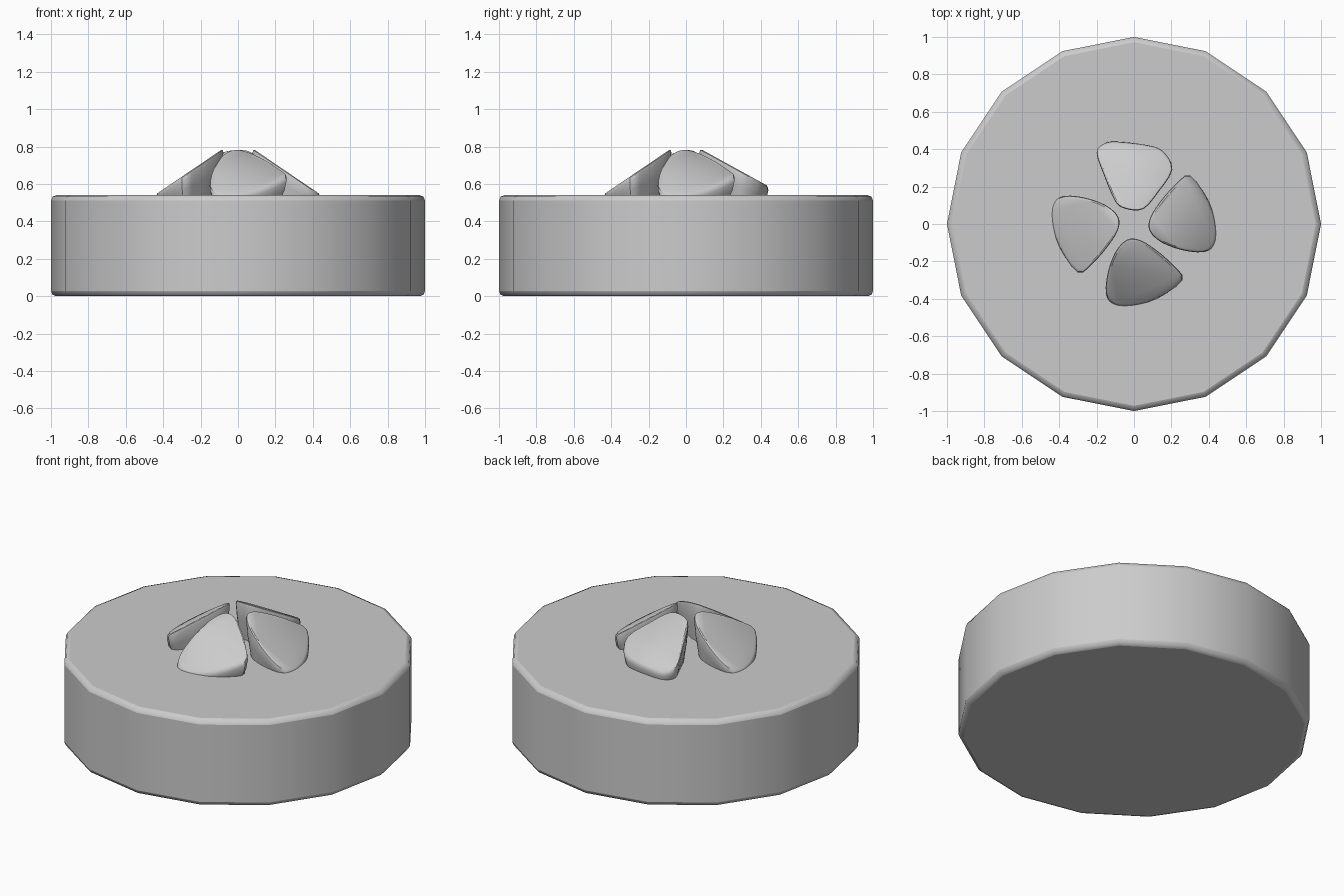
import bpy, bmesh, math
from mathutils import Vector

cube = bpy.data.objects.get("Cube")
if cube:
    bpy.data.objects.remove(cube)

GREY = (0.6, 0.6, 0.6, 1)
stone = bpy.data.materials.new("stone grey")
stone.diffuse_color = GREY
stone.use_nodes = True
stone.node_tree.nodes["Principled BSDF"].inputs["Base Color"].default_value = GREY


def finish(obj, angle):
    obj.data.materials.append(stone)
    bpy.ops.object.select_all(action="DESELECT")
    obj.select_set(True)
    bpy.context.view_layer.objects.active = obj
    bpy.ops.object.shade_smooth_by_angle(angle=math.radians(angle))


# Round base with softened rims
HEIGHT = 0.54
bpy.ops.mesh.primitive_cylinder_add(vertices=16, radius=1, depth=HEIGHT,
                                    location=(0, 0, HEIGHT / 2),
                                    rotation=(0, 0, 0))
base = bpy.context.object
base.name = "round_base"
bevel = base.modifiers.new("soft rims", "BEVEL")
bevel.width = 0.028
bevel.segments = 2
bevel.limit_method = "ANGLE"
bevel.angle_limit = math.radians(40)
finish(base, 50)


def smooth_loop(points, steps=3):
    """Closed rounded outline through the given points."""
    loop, n = [], len(points)
    for i in range(n):
        a, b, c, d = (Vector(points[(i + k) % n]) for k in (-1, 0, 1, 2))
        for s in range(steps):
            t = s / steps
            loop.append(0.5 * (2 * b + (c - a) * t + (2 * a - 5 * b + 4 * c - d) * t * t
                               + (3 * b - a - 3 * c + d) * t ** 3))
    return loop


def petal(name, outline, turn, slope):
    """Leaning pebble: flat sloped face, rounded rim, walls tapering into the base.
    Outline is (sideways, outward); the petal is then turned about the centre."""
    loop = smooth_loop(outline)
    centre = sum(loop, Vector((0, 0))) / len(loop)
    bm = bmesh.new()
    rings = []
    # scale, drop below the sloped face, floor blend
    for scale, drop, sink in ((0.93, 0, 0), (0.98, 0.006, 0), (1, 0.022, 0),
                              (0.95, 0.04, 0.3), (0.8, 0.04, 1)):
        ring = []
        for p in loop:
            q = centre + (p - centre) * scale
            z = 0.775 - slope * (q.y - 0.1) - drop
            z += (min(z, 0.48) - z) * sink
            ring.append(bm.verts.new((q.x, -q.y, z)))
        rings.append(ring)
    bm.faces.new(rings[0])
    bm.faces.new(rings[-1])
    for upper, lower in zip(rings, rings[1:]):
        for i in range(len(loop)):
            j = (i + 1) % len(loop)
            bm.faces.new((upper[i], lower[i], lower[j], upper[j]))
    bmesh.ops.recalc_face_normals(bm, faces=bm.faces)
    mesh = bpy.data.meshes.new(name)
    bm.to_mesh(mesh)
    bm.free()
    obj = bpy.data.objects.new(name, mesh)
    bpy.context.collection.objects.link(obj)
    obj.rotation_euler.z = math.radians(turn)
    finish(obj, 35)


# Four petals around the middle
SWEPT = [(0.26, 0.30), (0.12, 0.40), (-0.02, 0.44), (-0.11, 0.43), (-0.15, 0.37),
         (-0.14, 0.26), (-0.10, 0.15), (-0.04, 0.085), (0.03, 0.085), (0.12, 0.14),
         (0.21, 0.22)]
BROAD = [(0.20, 0.38), (0.16, 0.43), (0.09, 0.44), (-0.08, 0.42), (-0.16, 0.385),
         (-0.205, 0.29), (-0.13, 0.17), (-0.05, 0.08), (0.04, 0.08), (0.10, 0.12),
         (0.16, 0.26)]
petal("front_petal", SWEPT, 0, 0.68)
petal("left_petal", SWEPT, 90, 0.68)
petal("right_petal", SWEPT, -90, 0.68)
petal("back_petal", BROAD, 180, 0.55)
